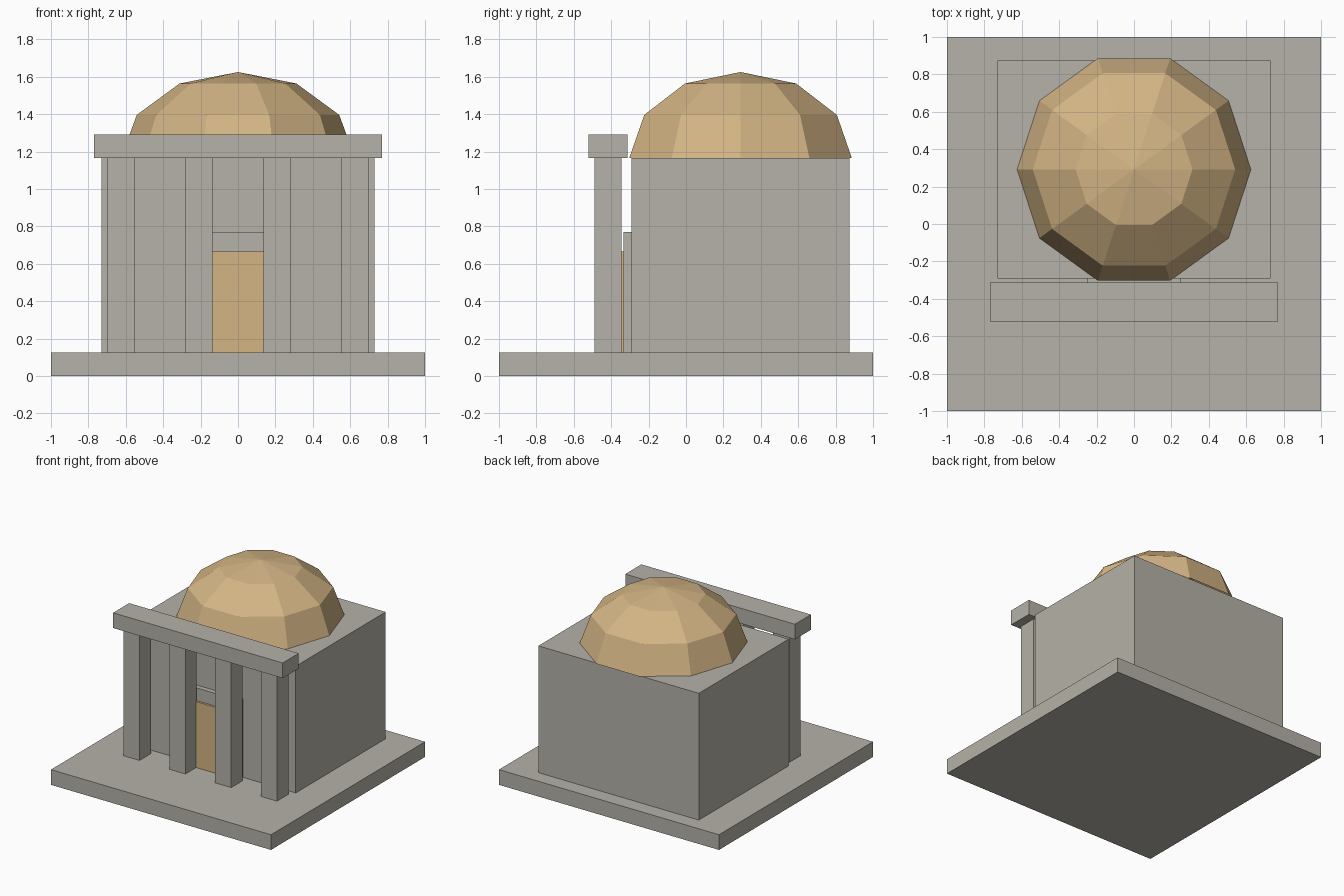
import bpy, bmesh, math

if "Cube" in bpy.data.objects:
    bpy.data.objects.remove(bpy.data.objects["Cube"])

U = 2 / 9.6  # modelling unit


def material(name, rgb):
    def lin(c):
        c /= 255
        return c / 12.92 if c <= 0.04045 else ((c + 0.055) / 1.055) ** 2.4
    m = bpy.data.materials.new(name)
    m.diffuse_color = (*[lin(c) for c in rgb], 1)
    m.use_nodes = True
    m.node_tree.nodes["Principled BSDF"].inputs["Base Color"].default_value = m.diffuse_color
    return m


stone = material("grey_stone", (181, 178, 168))
gold = material("warm_sandstone", (212, 181, 133))


def add_object(name, bm, mat):
    bmesh.ops.recalc_face_normals(bm, faces=bm.faces)
    mesh = bpy.data.meshes.new(name)
    bm.to_mesh(mesh)
    bm.free()
    mesh.materials.append(mat)
    ob = bpy.data.objects.new(name, mesh)
    bpy.context.collection.objects.link(ob)
    return ob


def box(name, size, x, y, bottom, mat):
    """Box given in units: size, plan centre and bottom height."""
    bm = bmesh.new()
    bmesh.ops.create_cube(bm, size=1)
    for v in bm.verts:
        v.co = ((v.co.x * size[0] + x) * U,
                (v.co.y * size[1] + y) * U,
                ((v.co.z + 0.5) * size[2] + bottom) * U)
    return add_object(name, bm, mat)


# Plinth and main hall
box("base", (9.6, 9.6, 0.6), 0, 0, 0, stone)
box("hall", (7, 5.6, 5), 0, 1.4, 0.6, stone)

# Doorway
box("door_frame", (2.4, 0.2, 3.1), 0, -1.5, 0.6, stone)
box("door", (1.8, 0.08, 2.6), 0, -1.64, 0.6, gold)

# Portico
for i, x in enumerate((-3, -1, 1, 3)):
    box(f"column_{i + 1}", (0.7, 0.7, 5), x, -2, 0.6, stone)
box("entablature", (7.4, 1, 0.6), 0, -2, 5.6, stone)

# Ten-sided flattened dome, open underneath where it meets the roof
SIDES, RINGS, RADIUS, HEIGHT = 10, 3, 3, 2.2
bm = bmesh.new()
rings = []
for r in range(RINGS):
    lat = r * math.pi / 2 / RINGS
    rings.append([bm.verts.new((
        RADIUS * math.cos(lat) * math.cos(2 * math.pi * s / SIDES) * U,
        (RADIUS * math.cos(lat) * math.sin(2 * math.pi * s / SIDES) + 1.4) * U,
        (5.6 + HEIGHT * math.sin(lat)) * U)) for s in range(SIDES)])
apex = bm.verts.new((0, 1.4 * U, (5.6 + HEIGHT) * U))
for s in range(SIDES):
    t = (s + 1) % SIDES
    for low, high in zip(rings, rings[1:]):
        bm.faces.new((low[s], low[t], high[t], high[s]))
    bm.faces.new((rings[-1][s], rings[-1][t], apex))
add_object("dome", bm, gold)
